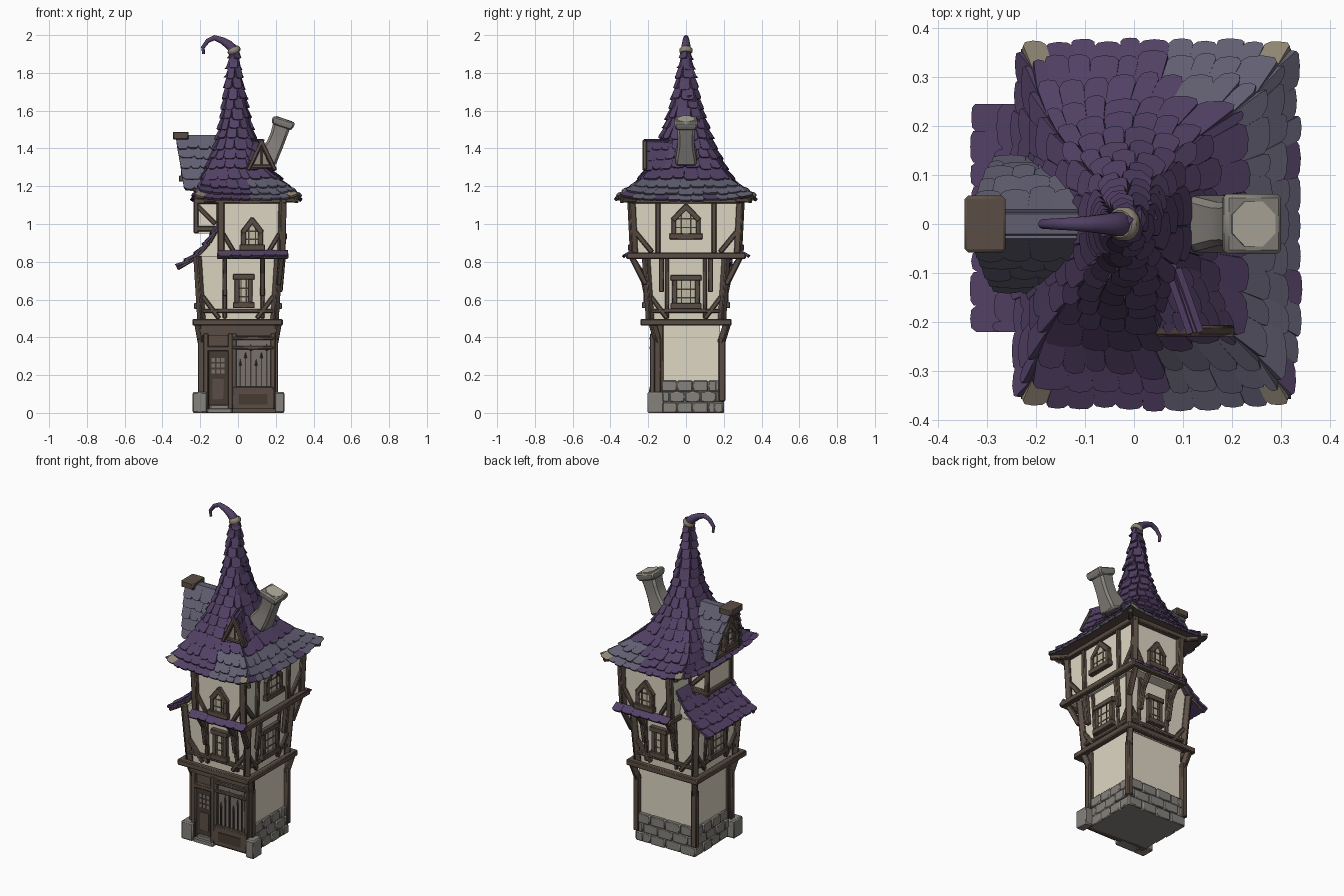
import bpy, bmesh, math, random
from mathutils import Vector, Matrix

random.seed(4)
if "Cube" in bpy.data.objects:
    bpy.data.objects.remove(bpy.data.objects["Cube"])

COLOURS = {
    "plaster": (0.73, 0.68, 0.55), "timber": (0.105, 0.076, 0.058),
    "dark_timber": (0.060, 0.043, 0.032), "stone": (0.24, 0.225, 0.205),
    "purple_shingle": (0.085, 0.052, 0.130), "slate_shingle": (0.120, 0.112, 0.165),
    "tan": (0.27, 0.23, 0.17), "window_pane": (0.53, 0.49, 0.37),
    "shop_glass": (0.19, 0.17, 0.155), "pale_stone": (0.46, 0.43, 0.35),
}
MATS = {}
for key, rgb in COLOURS.items():
    m = bpy.data.materials.new(key)
    m.use_nodes = True
    m.diffuse_color = (*rgb, 1)
    bsdf = m.node_tree.nodes["Principled BSDF"]
    bsdf.inputs["Base Color"].default_value = (*rgb, 1)
    bsdf.inputs["Roughness"].default_value = 0.9
    MATS[key] = m

PARTS = {}
def part(name, mats, bevel=0.0):
    """Mesh under construction for one named part."""
    if name not in PARTS:
        PARTS[name] = (bmesh.new(), mats.split(), bevel)
    return PARTS[name][0]

def hull(bm, pts):
    vs = [bm.verts.new(p) for p in pts]
    bmesh.ops.convex_hull(bm, input=vs)

def box(bm, x0, x1, y0, y1, z0, z1, flare=0.0):
    hull(bm, [(x, y, z0) for x in (x0, x1) for y in (y0, y1)] +
         [(x, y, z1) for x in (x0 - flare, x1 + flare) for y in (y0 - flare, y1 + flare)])

def beam(bm, a, b, w=0.03):
    a, b = Vector(a), Vector(b)
    rot = (b - a).to_track_quat('Z', 'Y').to_matrix().to_4x4()
    size = Matrix.Diagonal((w, w, (b - a).length, 1))
    bmesh.ops.create_cube(bm, size=1, matrix=Matrix.Translation((a + b) / 2) @ rot @ size)

def table(rows, t):
    """Piecewise linear lookup; the first column is the key."""
    for a, b in zip(rows, rows[1:]):
        if t <= b[0] or b is rows[-1]:
            k = min(max((t - a[0]) / (b[0] - a[0]), 0), 1)
            return [p + (q - p) * k for p, q in zip(a[1:], b[1:])]

def loft(bm, path, n, phase=0.0):
    """Tube along a path of (x, z, radius) in the xz plane."""
    rings = []
    for i, (x, z, r) in enumerate(path):
        p, q = path[max(i - 1, 0)], path[min(i + 1, len(path) - 1)]
        d = Vector((q[0] - p[0], 0, q[1] - p[1])).normalized()
        side = Vector((d.z, 0, -d.x))
        rings.append([bm.verts.new(Vector((x, r * math.sin(a), z)) + side * r * math.cos(a))
                      for a in [phase + math.tau * j / n for j in range(n)]])
    for r, s in zip(rings, rings[1:]):
        for j in range(n):
            bm.faces.new((r[j], r[(j + 1) % n], s[(j + 1) % n], s[j]))
    bm.faces.new(rings[0][::-1])
    bm.faces.new(rings[-1])

def shingles(bm, f, rows, u_end, width, paint=lambda c, r: 0, closed=False, lift=0.013):
    """Rows of rounded tiles over the surface f(u, v), v rising; low closed rows break at the hips."""
    for r, (v0, v1) in enumerate(zip(rows, rows[1:])):
        dv = v1 - v0
        size = sum((f(u_end * (k + 1) / 24, v0) - f(u_end * k / 24, v0)).length for k in range(24))
        n = max(3, round(size / width))
        hips = closed and r < 5
        if hips:
            n = 4 * round(n / 4)
        span = n // 4 if hips else n
        cuts = [(k + (0.5 * (r % 2) + random.uniform(-.15, .15) if k % span or (closed and not hips) else 0))
                * u_end / n for k in range(n + 1)]
        if closed:
            cuts[-1] = cuts[0] + u_end
        for u0, u1 in zip(cuts, cuts[1:]):
            du, drop, up = u1 - u0, random.uniform(-.15, .1) * dv, lift * random.uniform(.8, 1.3)
            mid = f((u0 + u1) / 2, v0 + dv / 2)
            nor = (f(u1 - du * .01, v0 + dv / 2) - f(u0 + du * .01, v0 + dv / 2)).cross(
                f((u0 + u1) / 2, v1) - f((u0 + u1) / 2, v0)).normalized()
            shape = ((0, 1.25, .1), (0, .2, 1), (.15, 0, 1), (.5, -.04, 1.15), (.85, 0, 1), (1, .2, 1), (1, 1.25, .1))
            outer = [f(u0 + du * s, v0 + dv * t + (drop if t < 1 else 0)) + nor * up * k for s, t, k in shape]
            top = [bm.verts.new(p) for p in outer]
            low = [bm.verts.new(p - nor * 0.014) for p in outer]
            new = [bm.faces.new(top), bm.faces.new(low[::-1])]
            new += [bm.faces.new((top[j], low[j], low[j - 6], top[j - 6])) for j in range(7)]
            for face in new:
                face.material_index = paint(mid, r)

# Wall frames: u along the wall, v height, w distance outward
FRONT = lambda u, v, w: (u, -w, v)
BACK = lambda u, v, w: (u, w, v)
LEFT = lambda u, v, w: (w, u, v)
RIGHT = lambda u, v, w: (-w, u, v)

def window(F, u, v, w, hw, h, arched=False):
    fr, lat = part("window_frames", "timber", .003), part("window_lattice", "dark_timber")
    top = v + h * (.6 if arched else 1)
    outline = [(-hw, v), (hw, v), (hw, top), (-hw, top)] + ([(0, v + h)] if arched else [])
    hull(part("window_panes", "window_pane"), [F(u + a, b, w + k) for a, b in outline for k in (-.02, .008)])
    for s in (-1, 1):
        beam(fr, F(u + s * hw, v, w), F(u + s * hw, top, w), .026)
        if arched:
            beam(fr, F(u + s * (hw + .006), top - .008, w), F(u - s * .006, v + h + .008, w), .028)
        beam(lat, F(u + s * hw * .4, v, w + .006), F(u + s * hw * .4, top + (h * .2 if arched else 0), w + .006), .007)
    beam(fr, F(u - hw - .022, v, w + .006), F(u + hw + .022, v, w + .006), .032)
    if not arched:
        beam(fr, F(u - hw - .022, top, w + .003), F(u + hw + .022, top, w + .003), .03)
    for k in (.3, .6):
        beam(lat, F(u - hw, v + h * k, w + .006), F(u + hw, v + h * k, w + .006), .007)

# Plaster storeys
wall = part("plaster_walls", "plaster")
box(wall, -.185, .19, -.15, .18, .08, .5)
box(wall, -.19, .19, -.185, .185, .48, .83, .02)
box(wall, -.1, .225, -.27, .27, .82, 1.14, .008)
hull(wall, [(x, y, z) for y in (-.19, .2) for x, z in ((-.1, .8), (-.22, .8), (-.1, .98))])
box(wall, -.22, -.05, -.11, .11, .95, 1.15)

# Stone footing with staggered blocks
stone = part("stone_base", "stone", .006)
box(stone, -.192, .197, -.15, .19, 0, .165)
for r in range(3):
    z0, z1 = r * .057, r * .057 + .0565
    for F, lo, hi, w in ((LEFT, -.13, .2, .205), (RIGHT, -.13, .2, .2), (BACK, -.2, .205, .2)):
        step = (hi - lo) / 4
        for k in range(5):
            a, b = max(lo, lo + (k - .5 * (r % 2)) * step), min(hi, lo + (k + 1 - .5 * (r % 2)) * step)
            if b - a > .02:
                out = w + random.uniform(-.006, .004)
                hull(stone, [F(u, v, d) for u in (a, b) for v in (z0, z1) for d in (out - .05, out)])
for x0, x1 in ((-.24, -.165), (.195, .245)):
    box(stone, x0, x1, -.205, -.12, 0, .11)
box(stone, -.165, -.03, -.2, -.14, 0, .022)
box(stone, -.15, -.04, -.185, -.14, 0, .042)

# Shop front: boarded facade, door and display window
front = part("shop_front", "timber", .004)
box(front, -.2, .2, -.165, -.12, 0, .47)
box(front, -.03, .19, -.195, -.15, .02, .125)
box(front, -.2, .2, -.185, -.15, .41, .47)
for x in (-.17, -.04, -.02, .185):
    beam(front, (x, -.178, .02), (x, -.178, .42), .026)
for z in (.13, .345, .395):
    beam(front, (-.03, -.185, z), (.19, -.185, z), .018)
beam(front, (-.17, -.178, .34), (-.04, -.178, .34), .026)
door = part("shop_door", "dark_timber", .002)
box(door, -.155, -.055, -.17, -.15, .04, .33)
for x in (-.13, -.105, -.08):
    for z in (.22, .25, .28):
        box(part("door_panes", "shop_glass"), x - .009, x + .009, -.174, -.16, z - .011, z + .011)
box(part("door_panel", "timber", .002), -.135, -.075, -.175, -.16, .07, .18)
box(part("base_panel", "dark_timber"), .005, .155, -.199, -.19, .045, .1)
box(part("display_glass", "shop_glass"), -.01, .175, -.176, -.16, .13, .4)
bars = part("display_bars", "dark_timber")
for k in range(6):
    x, z = .012 + k * .028, .25 + .04 * (k % 3)
    beam(bars, (x, -.18, .13), (x, -.18, z), .007)
    hull(bars, [(x + a, -.18 + b, z + c) for a, b, c in
         ((-.008, 0, 0), (.008, 0, 0), (0, -.006, 0), (0, .006, 0), (0, 0, .035))])

# Timber frame
frame = part("timber_frame", "timber", .005)
for sx in (-1, 1):
    for sy in (-1, 1):
        y0 = .19 if sy > 0 else .15
        beam(frame, (sx * .195, sy * y0, .06), (sx * .195, sy * y0, .4), .036)
        beam(frame, (sx * .192, sy * (y0 - .004), .37), (sx * .212, sy * (y0 + .03), .48), .034)
        beam(frame, (sx * .193, sy * .19, .48), (sx * .215, sy * .212, .83), .036)
        x = .23 if sx > 0 else -.09
        beam(frame, (x, sy * .275, .83), (x + (.006 if sx > 0 else 0), sy * .29, 1.14), .036)
        beam(frame, (x, sy * .25, 1.13), (x + sx * .085, sy * .345, 1.125), .026)
        if sx > 0:
            beam(frame, (.213, sy * .215, .68), (x, sy * .29, .83), .028)
for z, x0, x1, y in ((.48, -.225, .22, .225), (.832, -.095, .25, .3), (1.125, -.11, .24, .29)):
    for s in (-1, 1):
        beam(frame, (x0 - .015, s * y, z), (x1 + .015, s * y, z), .034)
    for x in (x0, x1):
        beam(frame, (x, -y - .015, z), (x, y + .015, z), .034)
for F, mid in ((LEFT, 0), (RIGHT, 0), (FRONT, .03), (BACK, .03)):
    for s in (-1, 1):
        beam(frame, F(s * .19, .62, .2), F(s * .1, .5, .194), .024)
        beam(frame, F(mid + s * .1, .5, .19), F(mid + s * .1, .82, .21), .022)
        if F in (FRONT, BACK):
            beam(frame, F(mid + s * .1, .62, .21), F(mid + s * .1, .75, .235), .026)
            beam(frame, F(mid + s * .1, .74, .232), F(mid + s * .1, .83, .29), .026)
            beam(frame, F(.07 + s * .15, .95, .28), F(.07 + s * .09, .85, .275), .022)
        elif F is LEFT:
            beam(frame, F(s * .13, .64, .222), F(s * .13, .82, .238), .028)
            beam(frame, F(s * .148, .84, .23), F(s * .148, 1.13, .237), .026)
            beam(frame, F(s * .27, .96, .232), F(s * .18, .85, .228), .026)
    beam(frame, F(-.19 if mid else -.2, .54, .197), F(.19, .54, .197), .022)
for F in (FRONT, BACK):
    window(F, .03, .57, .212, .035, .15)
    window(F, .075, .875, .285, .045, .145, True)
window(LEFT, 0, .565, .21, .06, .15)
window(RIGHT, 0, .565, .21, .06, .15)
window(LEFT, 0, .935, .237, .065, .155, True)

# Side bay under the dormer
for y in (-.112, .112):
    for x in (-.222, -.1):
        beam(frame, (x, y, .95), (x, y, 1.2), .026)
    for z in (.975, 1.12):
        beam(frame, (-.235, y, z), (-.09, y, z), .028)
    beam(frame, (-.22, y, 1.1), (-.12, y, 1.0), .024)
for z in (.975, 1.12):
    beam(frame, (-.222, -.12, z), (-.222, .12, z), .028)

# Main roof: a square eave sweeping up into a round spire
PROFILE = [(1.12, .045, .285, .37, .92), (1.165, .04, .25, .318, .9), (1.21, .02, .227, .263, .8),
           (1.3, -.01, .165, .207, .55), (1.4, -.015, .118, .155, .35), (1.5, -.013, .085, .117, .15),
           (1.6, -.015, .066, .084, 0), (1.75, -.02, .043, .05, 0), (1.93, -.02, .02, .02, 0)]
def main_roof(u, z):
    cx, hx, hy, k = table(PROFILE, z)
    t = (u % 1) * 2 - 1
    p = Vector(((1, t), (-t, 1), (-1, -t), (t, -1))[int(u) % 4])
    curl = abs(t) ** 4 * .03 * max(0, (1.24 - z) / .12)
    p = p.normalized() * (1 - k) + p * k
    return Vector((cx + p.x * hx, p.y * hy, z + curl))
def roof_paint(c, r):
    if r == 0 and abs(c.y) > .33 and (c.x > .25 or c.x < -.17):
        return 2
    if r == 0 and c.x > .27 and random.random() < .3:
        return 0
    return 1 if c.x > .07 and c.z < 1.225 else 0
core = part("roof_core", "purple_shingle timber")
levels = [row[0] + .004 for row in PROFILE]
rings = [[core.verts.new(main_roof(k / 8, z)) for k in range(32)] for z in levels]
for a, b in zip(rings, rings[1:]):
    for k in range(32):
        core.faces.new((a[k], a[(k + 1) % 32], b[(k + 1) % 32], b[k]))
core.faces.new(rings[0][::-1]).material_index = 1
ROWS = [1.122, 1.15, 1.185, 1.235] + [1.29 + .0535 * k for k in range(13)]
shingles(part("roof_shingles", "purple_shingle slate_shingle tan"), main_roof, ROWS, 4, .058, roof_paint, True)

# Curled spire tip and its collar
loft(part("spire_tip", "purple_shingle"), [(-.016, 1.88, .026), (-.024, 1.925, .027), (-.05, 1.95, .023),
     (-.085, 1.972, .018), (-.125, 1.986, .014), (-.16, 1.97, .012), (-.186, 1.935, .01), (-.182, 1.9, .007)], 10)
loft(part("spire_collar", "tan"), [(-.013, 1.905, .028), (-.017, 1.913, .035), (-.025, 1.924, .035), (-.029, 1.932, .028)], 14)

# Leaning stone chimney with a flared cap
loft(part("chimney", "stone", .012), [(.145, 1.335, .085), (.168, 1.375, .076), (.195, 1.42, .064),
     (.215, 1.47, .062), (.234, 1.53, .068)], 4, math.pi / 4)
loft(part("chimney_cap", "stone", .008), [(.23, 1.512, .074), (.238, 1.535, .086), (.244, 1.555, .086)], 4, math.pi / 4)
loft(part("chimney_top", "pale_stone"), [(.24, 1.545, .05), (.2445, 1.558, .05)], 8, math.pi / 8)

# Lean-to roof on the right side
LEAN = [(0, -.325, .772), (.35, -.235, .825), (.7, -.155, .91), (1, -.095, 1.015)]
def lean_roof(u, v):
    x, z = table(LEAN, v)
    return Vector((x, .245 - u, z))
shingles(part("lean_to_shingles", "purple_shingle"), lean_roof, [0, .2, .4, .6, .8, 1], .465, .06)
for y in (-.2, 0, .225):
    for a, b in zip(LEAN, LEAN[1:]):
        beam(frame, (a[1] + .004, y, a[2] - .01), (b[1] + .004, y, b[2] - .01), .018)

# Shingled skirts above the jetty beams
for s in (-1, 1):
    def skirt(u, v):
        return Vector((.08 - s * (u - .185), s * (.33 - .03 * v), .828 + .026 * v))
    shingles(part("jetty_shingles", "purple_shingle"), skirt, [0, 1], .37, .06, lift=.008)

# Side dormer
GABLE = [(1.18, .128, -.285), (1.28, .105, -.3), (1.38, .07, -.317), (1.455, .028, -.33)]
hull(part("dormer_gable", "timber"), [(x, s * (y - .012), z - .006) for z, y, o in GABLE for s in (-1, 1) for x in (o + .03, -.04)])
for s in (-1, 1):
    def slope(u, z):
        y, x_out = table(GABLE, z)
        x = x_out + (u if s < 0 else 1 - u) * (-.04 - x_out)
        return Vector((x, s * y, z))
    shingles(part("dormer_shingles", "slate_shingle"), slope, [1.18, 1.235, 1.29, 1.345, 1.4, 1.455], 1, .058)
    for a, b in zip(GABLE, GABLE[1:]):
        beam(frame, (a[2] + .02, s * (a[1] - .012), a[0]), (b[2] + .02, s * (b[1] - .012), b[0]), .026)
hull(part("dormer_ridge", "slate_shingle"), [(x, y, z) for x in (-.325, -.06)
     for y, z in ((-.036, 1.445), (.036, 1.445), (-.02, 1.472), (.02, 1.472))])
beam(frame, (-.27, -.11, 1.2), (-.27, .11, 1.2), .03)
window(RIGHT, 0, 1.24, .29, .04, .13, True)
box(part("dormer_ridge_cap", "timber", .006), -.345, -.262, -.058, .058, 1.448, 1.488)

# Small front dormer, its ridge turning in towards the spire
body = part("front_dormer_body", "purple_shingle")
hull(body, [(x - k, y, z) for x, z in ((.065, 1.3), (.185, 1.3), (.125, 1.43)) for y, k in ((-.205, 0), (-.06, .05))])
pane = part("front_dormer_pane", "tan")
hull(pane, [(x, y, z) for x, z in ((.085, 1.315), (.165, 1.315), (.125, 1.4)) for y in (-.209, -.2)])
for s in (-1, 1):
    def little_slope(u, v):
        depth = u if s > 0 else .13 - u
        return Vector((.125 + s * .07 * (1 - v) - depth * .35, -.222 + depth, 1.288 + .15 * v))
    shingles(part("front_dormer_shingles", "purple_shingle"), little_slope, [0, .34, .67, 1], .13, .05, lift=.009)
    beam(frame, (.125 + s * .072, -.218, 1.285), (.125 - s * .004, -.218, 1.445), .022)
beam(body, (.125, -.22, 1.438), (.07, -.07, 1.434), .02)
beam(frame, (.06, -.21, 1.305), (.19, -.21, 1.305), .02)
beam(frame, (.125, -.208, 1.3), (.125, -.208, 1.42), .012)

# Turn the parts into objects
for name, (bm, mats, bevel) in PARTS.items():
    bmesh.ops.recalc_face_normals(bm, faces=bm.faces)
    me = bpy.data.meshes.new(name)
    bm.to_mesh(me)
    bm.free()
    ob = bpy.data.objects.new(name, me)
    bpy.context.collection.objects.link(ob)
    for key in mats:
        me.materials.append(MATS[key])
    if bevel:
        mod = ob.modifiers.new("soft_edges", 'BEVEL')
        mod.width, mod.segments, mod.limit_method = bevel, 1, 'ANGLE'
    bpy.context.view_layer.objects.active = ob
    ob.select_set(True)
    bpy.ops.object.shade_smooth_by_angle(angle=math.radians(40))
    ob.select_set(False)
